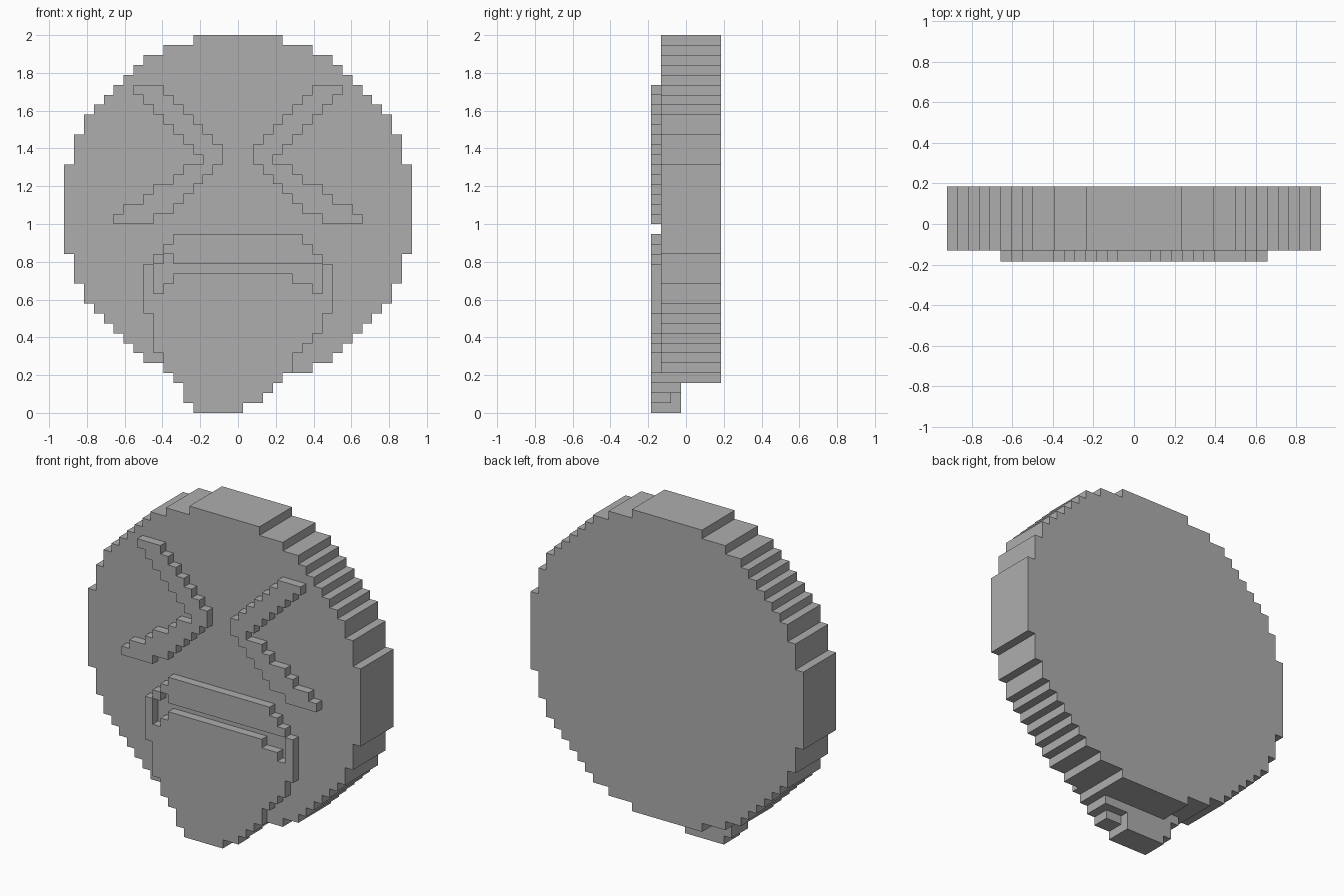
import bpy
import bmesh
from mathutils import Vector

cube = bpy.data.objects.get("Cube")
if cube:
    bpy.data.objects.remove(cube, do_unlink=True)

CELL = 2 / 38  # size of one block

grey = bpy.data.materials.new("plain grey")
grey.use_nodes = True
colour = (0.42, 0.42, 0.42, 1)
grey.diffuse_color = colour
grey.node_tree.nodes["Principled BSDF"].inputs["Base Color"].default_value = colour


def span(row, first, last, layers):
    """Blocks of one row, from column first to last, in the given depth layers."""
    return {(x, y, row) for x in range(first, last + 1) for y in layers}


def build(name, cells, solid):
    """Make the outer skin of a set of blocks as one object."""
    bm = bmesh.new()
    for cell in cells:
        for axis in range(3):
            for side in (-1, 1):
                near = list(cell)
                near[axis] += side
                if tuple(near) in solid:
                    continue
                centre = Vector(cell) + Vector((0, -3, 0.5))
                n, u, v = Vector(), Vector(), Vector()
                n[axis] = side / 2
                u[(axis + 1) % 3] = side / 2
                v[(axis + 2) % 3] = 0.5
                corners = (-u - v, u - v, u + v, v - u)
                bm.faces.new([bm.verts.new((centre + n + c) * CELL) for c in corners])
    bmesh.ops.remove_doubles(bm, verts=bm.verts, dist=CELL / 100)
    bmesh.ops.dissolve_limit(bm, angle_limit=0.01, verts=bm.verts, edges=bm.edges)
    mesh = bpy.data.meshes.new(name)
    bm.to_mesh(mesh)
    bm.free()
    mesh.materials.append(grey)
    obj = bpy.data.objects.new(name, mesh)
    bpy.context.collection.objects.link(obj)


front = [0]
body = range(1, 7)
parts = {}

# Round head: half widths counted outward from the middle row
halves = [17] * 5 + [16] * 3 + [15] * 2 + [14, 13, 12, 11, 10, 9, 7, 4]
head = set()
for step, half in enumerate(halves):
    for row in (20 - step, 20 + step):
        head |= span(row, -half, half, body)
parts["head"] = head

# Squinting eyes: straight upper arm, spreading lower arm, mirrored
eye = set()
for row in range(26, 33):
    eye |= span(row, row - 24, row - 22, front)
lower_arm = [(2, 3), (3, 5), (4, 6), (5, 8), (6, 9), (7, 11), (9, 12)]
for step, (first, last) in enumerate(lower_arm):
    eye |= span(25 - step, first, last, front)
parts["left_eye"] = eye
parts["right_eye"] = {(-x, y, z) for x, y, z in eye}

# Upper lip with a small gap at its right corner
lip = set()
for row, half in ((17, 6), (16, 7), (15, 8)):
    lip |= span(row, -half, half, front)
lip.discard((-7, 0, 15))
parts["upper_lip"] = lip

# Mouth corners either side of the opening
parts["mouth_corners"] = {(s * 9, 0, row) for s in (-1, 1) for row in (12, 13, 14)}

# Tongue, from its top edge down to the thicker hanging tip
edges = [(-6, 5), (-7, 7), (-9, 9), (-9, 9), (-8, 8), (-8, 8), (-8, 7),
         (-8, 6), (-7, 5), (-7, 5), (-6, 4), (-5, 3), (-5, 2), (-4, 0)]
tongue = set()
for step, (first, last) in enumerate(edges):
    row = 13 - step
    tongue |= span(row, first, last, range(3) if row < 4 else front)
tongue -= span(1, 1, 2, [2])
parts["tongue"] = tongue - head

solid = set().union(*parts.values())
for name, cells in parts.items():
    build(name, cells, solid)
